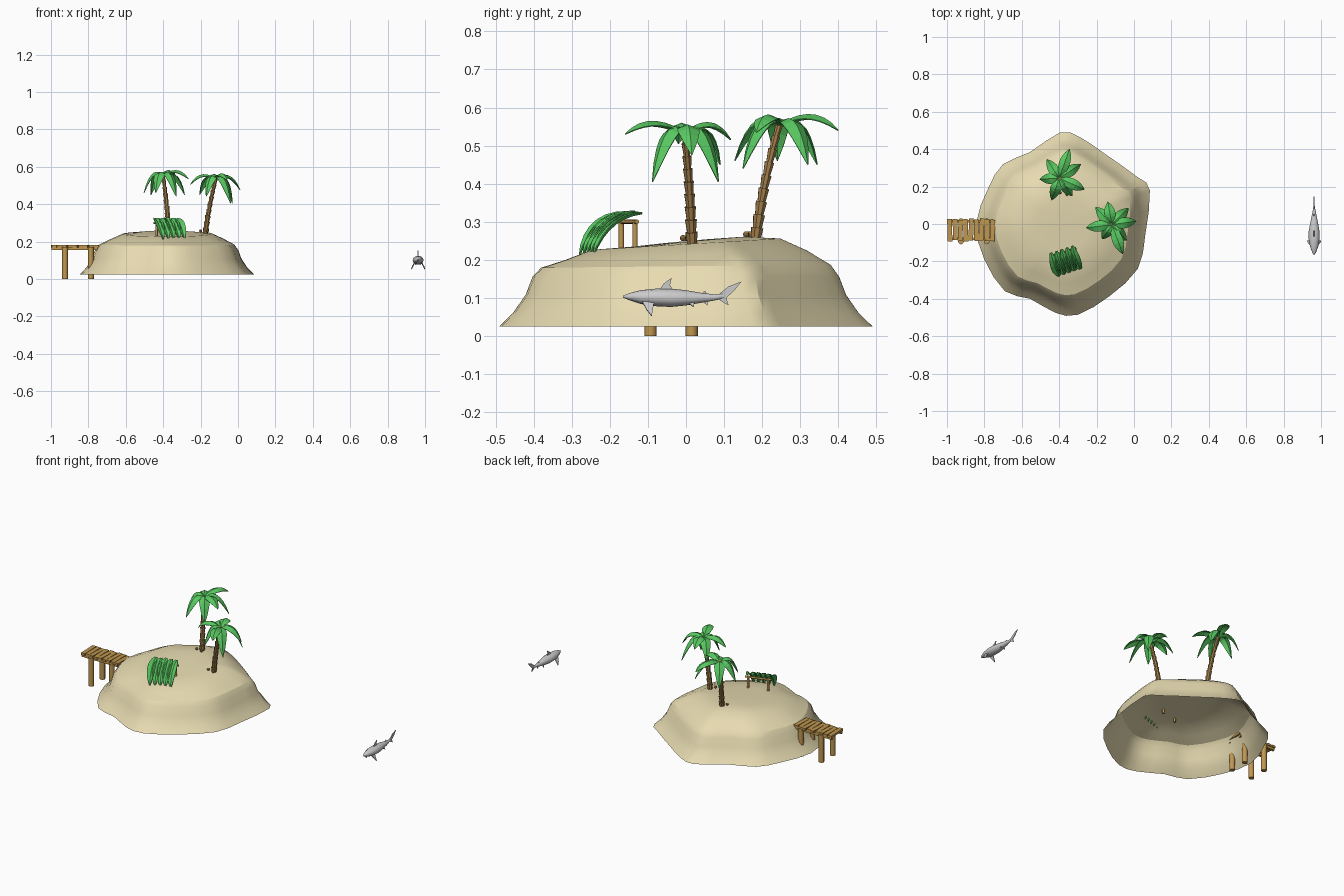
import bpy, bmesh, random
from math import sin, cos, pi, radians
from mathutils import Vector, Matrix

if "Cube" in bpy.data.objects:
    bpy.data.objects.remove(bpy.data.objects["Cube"])

random.seed(4)


def material(name, rgb):
    m = bpy.data.materials.new(name)
    m.diffuse_color = (*rgb, 1)
    m.use_nodes = True
    m.node_tree.nodes["Principled BSDF"].inputs["Base Color"].default_value = m.diffuse_color
    return m


SAND = material("sand", (0.80, 0.71, 0.44))
LEAF = material("leaf", (0.10, 0.58, 0.12))
BARK = material("bark", (0.36, 0.21, 0.07))
WOOD = material("wood", (0.53, 0.31, 0.08))


def make(name, verts, faces, mat=None, smooth=None, solid=0):
    bm = bmesh.new()
    vs = [bm.verts.new(v) for v in verts]
    for f in faces:
        bm.faces.new([vs[i] for i in f])
    bmesh.ops.recalc_face_normals(bm, faces=bm.faces)
    me = bpy.data.meshes.new(name)
    bm.to_mesh(me)
    bm.free()
    ob = bpy.data.objects.new(name, me)
    bpy.context.collection.objects.link(ob)
    if mat:
        me.materials.append(mat)
    if smooth:
        bpy.ops.object.select_all(action='DESELECT')
        ob.select_set(True)
        bpy.context.view_layer.objects.active = ob
        bpy.ops.object.shade_smooth_by_angle(angle=radians(smooth))
    if solid:
        mod = ob.modifiers.new("thickness", 'SOLIDIFY')
        mod.thickness, mod.offset = solid, 0
    return ob


def loft(name, rings, mat=None, caps=(True, True), **kw):
    n = len(rings[0])
    verts = [v for r in rings for v in r]
    faces = [(k * n + i, k * n + (i + 1) % n, (k + 1) * n + (i + 1) % n, (k + 1) * n + i)
             for k in range(len(rings) - 1) for i in range(n)]
    if caps[0]:
        faces.append(range(n))
    if caps[1]:
        faces.append(range(len(verts) - n, len(verts)))
    return make(name, verts, faces, mat, **kw)


def disc(center, axis, r, n):
    q = Vector(axis).to_track_quat('Z', 'Y')
    return [Vector(center) + q @ Vector((r * cos(2 * pi * i / n), r * sin(2 * pi * i / n), 0))
            for i in range(n)]


def rod(name, a, b, r, mat, n=8):
    a, b = Vector(a), Vector(b)
    return loft(name, [disc(a, b - a, r, n), disc(b, b - a, r, n)], mat, smooth=50)


def box(name, center, size, mat, turn=0):
    m = Matrix.Translation(center) @ Matrix.Rotation(turn, 4, 'Z')
    rings = [[m @ Vector((x * size[0] / 2, y * size[1] / 2, z * size[2] / 2))
              for x, y in ((-1, -1), (1, -1), (1, 1), (-1, 1))] for z in (-1, 1)]
    return loft(name, rings, mat)


# Island: wobbly shore outline, shrunk ring by ring up to a tilted plateau, open below
shore = [(.085, .18), (.02, .25), (-.155, .375), (-.29, .465), (-.395, .49), (-.555, .385),
         (-.70, .32), (-.78, .19), (-.845, 0), (-.80, -.19), (-.69, -.36), (-.555, -.40),
         (-.42, -.475), (-.30, -.485), (-.13, -.385), (.02, -.24), (.06, -.06)]
P = [Vector(p) for p in shore]
outline = []
for i in range(len(P)):
    a, b, c, d = P[i - 1], P[i], P[(i + 1) % len(P)], P[(i + 2) % len(P)]
    outline += [b, (9 * (b + c) - a - d) / 16]
mid = Vector((-.38, 0))
rings = []
for s, z, tilt in [(1, .025, 0), (.93, .06, 0), (.865, .108, 0), (.83, .155, 0), (.785, .183, .01),
                   (.66, .212, .04), (.52, .241, .06), (.32, .247, .09), (.12, .249, .09)]:
    ring = []
    for p in outline:
        d = p - mid
        round_r = d.normalized() * .45          # higher rings become rounder
        q = mid + d.lerp(round_r, (1 - s) * .7) * s
        ring.append((q.x, q.y, z + tilt * q.y))
    rings.append(ring)
loft("island", rings, SAND, caps=(False, True), smooth=25)


# Leaves: ridged blades along an arched path
def leaf(name, a, ctrl, b, width, ridge=.012, side=None, n=7):
    a, ctrl, b = Vector(a), Vector(ctrl), Vector(b)
    side = side or (b - a).cross(Vector((0, 0, 1))).normalized()
    verts, faces = [], []
    for k in range(n + 1):
        t = k / n
        p = a * (1 - t) ** 2 + ctrl * 2 * t * (1 - t) + b * t * t
        tan = (ctrl - a) * (1 - t) + (b - ctrl) * t
        up = side.cross(tan).normalized()
        w = max(.03, sin(pi * (.06 + .94 * t)) ** .75 if t < 1 else 0)
        verts += [p - side * w * width / 2 - up * ridge * w, p,
                  p + side * w * width / 2 - up * ridge * w]
        if k:
            o = 3 * k
            faces += [(o - 3, o - 2, o + 1, o), (o - 2, o - 1, o + 2, o + 1)]
    return make(name, verts, faces, LEAF, solid=.003)


# Palms: stacked flaring bark segments, then a crown of drooping fronds
def palm(name, base, crown, tips):
    base, crown = Vector(base), Vector(crown)
    bend = Vector((base.x * .7 + crown.x * .3, base.y * .7 + crown.y * .3, (base.z + crown.z) / 2))

    def at(t):
        return base * (1 - t) ** 2 + bend * 2 * t * (1 - t) + crown * t * t

    n = 9
    for k in range(n):
        a, b = at(k / n), at((k + 1.12) / n)
        r = .015 - .006 * k / n
        loft(f"{name}_trunk_{k}", [disc(a, b - a, r * .82, 8), disc(b, b - a, r * 1.15, 8)], BARK)
    for k, tip in enumerate(tips):
        tip = Vector(tip)
        ctrl = crown + (tip - crown) * .62
        ctrl.z = crown.z + .06
        leaf(f"{name}_frond_{k}", crown, ctrl, tip, .058)
    # fallen nuts beside the trunk
    for dx, dy in ((-.025, -.015), (.012, -.024)):
        bpy.ops.mesh.primitive_uv_sphere_add(segments=8, ring_count=6, radius=.008,
                                             location=(base.x + dx, base.y + dy, base.z + .022))
        bpy.context.object.name = name + "_nut"
        bpy.context.object.data.materials.append(BARK)


palm("right_palm", (-.175, .016, .235), (-.118, -.003, .535),
     [(-.255, -.02, .505), (-.205, .09, .45), (-.14, .118, .515), (-.03, .085, .405),
      (.012, .015, .475), (-.04, -.088, .405), (-.06, -.16, .53), (-.17, -.08, .44)])
palm("left_palm", (-.37, .182, .245), (-.40, .245, .555),
     [(-.345, .40, .54), (-.285, .32, .45), (-.265, .185, .535), (-.33, .15, .44),
      (-.44, .128, .46), (-.503, .24, .46), (-.465, .345, .45)])

# Lean-to shelter: five long leaves over a crossbar on two posts
along = Vector((cos(radians(18)), sin(radians(18)), 0))
for k in range(5):
    o = along * (k - 2) * .030
    j = Vector((0, 0, random.uniform(-.006, .006)))
    top, low = Vector((-.388, -.135, .326)) + o + j, Vector((-.342, -.262, .208)) + o
    leaf(f"shelter_leaf_{k}", top, (top + low) / 2 + Vector((.0, -.025, .045)), low,
         .046, .012, side=along)
bar = Vector((-.38, -.152, .300))
rod("shelter_crossbar", bar - along * .075, bar + along * .075, .006, WOOD)
for s, n in ((-1, "left"), (1, "right")):
    p = bar + along * .058 * s
    rod(n + "_shelter_post", (p.x, p.y, .21), (p.x, p.y, .305), .007, WOOD)

# Pier: uneven planks on two stringers and four posts
for k in range(9):
    box(f"pier_plank_{k}", (-.985 + k * .0285, -.032 + random.uniform(-.004, .004), .174),
        (.025, .115 + random.uniform(-.006, .006), .013), WOOD, random.uniform(-.05, .05))
for y in (-.078, .014):
    box("pier_stringer", (-.875, y, .161), (.245, .014, .014), WOOD)
for x in (-.925, -.787):
    for y in (-.093, .015):
        rod("pier_post", (x, y, 0), (x, y, .170), .016, WOOD)

# Shark: lofted body, nose towards the front
SX = .963
body = [(-.166, .103, .002, .002), (-.150, .103, .011, .009), (-.120, .102, .022, .018),
        (-.080, .101, .029, .023), (-.040, .100, .029, .024), (.000, .100, .022, .020),
        (.040, .100, .014, .013), (.075, .101, .007, .008), (.098, .105, .003, .007)]
loft("shark_body", [[(SX + rx * cos(2 * pi * i / 12), y, z + rz * sin(2 * pi * i / 12))
                     for i in range(12)] for y, z, rx, rz in body], smooth=40)


def fin(name, pts):
    make(name, pts, [range(len(pts))], solid=.004)


for name, outline_yz in {
        "dorsal_fin": [(-.072, .118), (-.058, .138), (-.038, .152), (-.042, .134), (-.032, .117)],
        "rear_dorsal_fin": [(.036, .108), (.050, .119), (.056, .108)],
        "anal_fin": [(.040, .093), (.056, .080), (.058, .094)],
        "tail_fin": [(.078, .103), (.112, .130), (.146, .143), (.126, .118), (.106, .100),
                     (.112, .080), (.094, .090)]}.items():
    fin(name, [(SX, y, z) for y, z in outline_yz])
for s in (-1, 1):
    fin("pectoral_fin", [(SX + s * .018, -.115, .090), (SX + s * .031, -.103, .068),
                         (SX + s * .036, -.090, .052), (SX + s * .018, -.084, .088)])
    fin("pelvic_fin", [(SX + s * .008, .004, .088), (SX + s * .016, .020, .076),
                       (SX + s * .008, .022, .090)])
